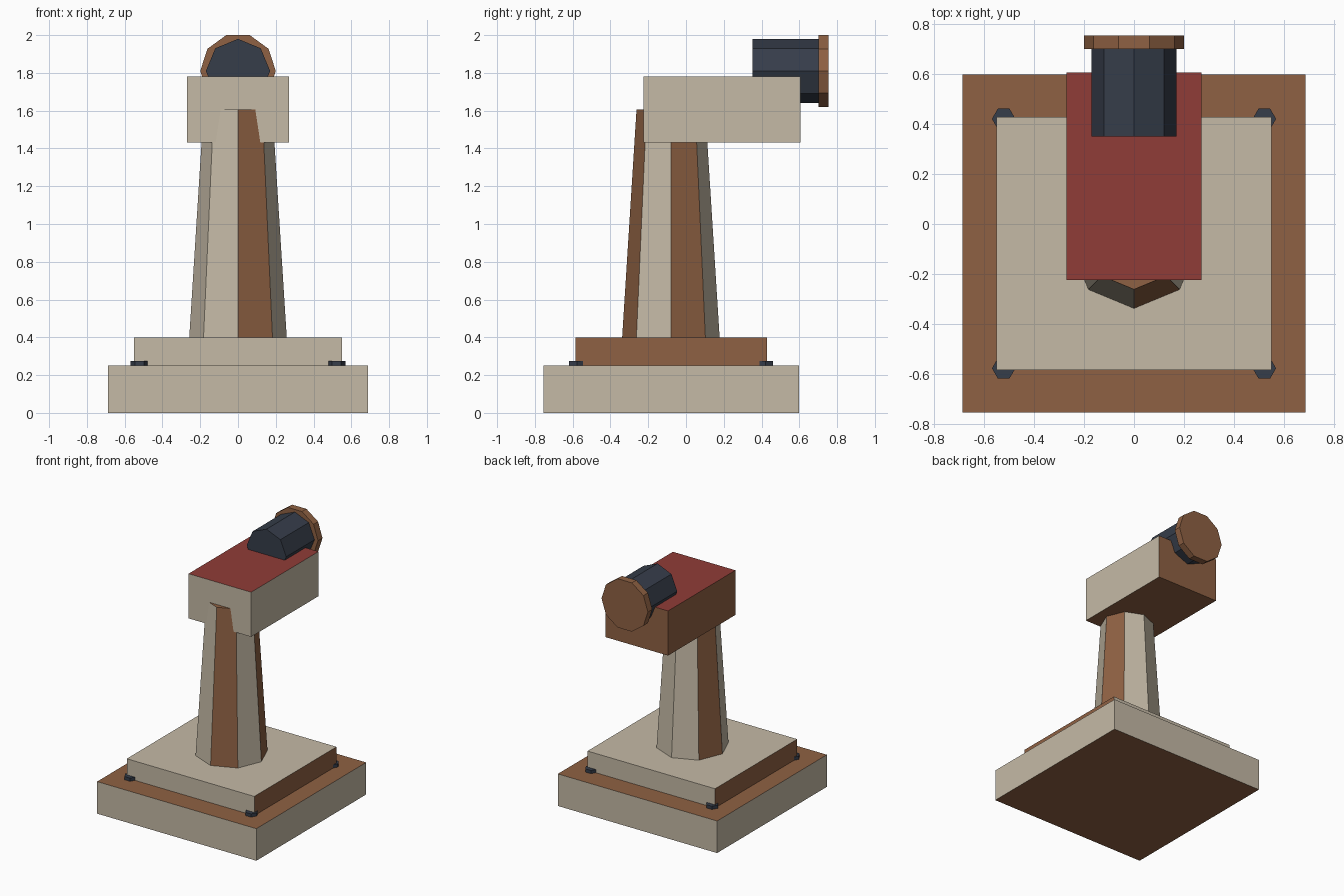
import bpy, bmesh, math
from mathutils import Matrix, Vector

if "Cube" in bpy.data.objects:
    bpy.data.objects.remove(bpy.data.objects["Cube"])


def material(name, srgb):
    m = bpy.data.materials.new(name)
    lin = [((c / 255 + 0.055) / 1.055) ** 2.4 for c in srgb]
    m.diffuse_color = (*lin, 1.0)
    m.use_nodes = True
    m.node_tree.nodes["Principled BSDF"].inputs["Base Color"].default_value = m.diffuse_color
    return m


BEIGE = material("beige stone", (197, 186, 166))
BROWN = material("warm brown", (143, 97, 67))
RED = material("dark red", (144, 60, 55))
SLATE = material("dark slate", (54, 61, 74))


def finish(name, bm, mats, rule=lambda n: 0):
    """Store the mesh; rule maps a face normal to a material slot."""
    bmesh.ops.recalc_face_normals(bm, faces=bm.faces)
    bm.normal_update()
    for f in bm.faces:
        f.material_index = rule(f.normal)
        f.smooth = False
    me = bpy.data.meshes.new(name)
    for m in mats:
        me.materials.append(m)
    bm.to_mesh(me)
    bm.free()
    ob = bpy.data.objects.new(name, me)
    bpy.context.collection.objects.link(ob)
    return ob


def box(name, lo, hi, mats, rule):
    lo, hi = Vector(lo), Vector(hi)
    bm = bmesh.new()
    bmesh.ops.create_cube(bm, size=1.0, matrix=Matrix.Translation(
        (lo + hi) / 2) @ Matrix.Diagonal((*(hi - lo), 1.0)))
    return finish(name, bm, mats, rule)


def prism(name, sides, r1, r2, centre, length, mats, rule=lambda n: 0,
          along_y=False):
    """Prism or tapered prism with corners on the +x direction."""
    bm = bmesh.new()
    rings = []
    for r, h in ((r1, -length / 2), (r2, length / 2)):
        rings.append([bm.verts.new((r * math.cos(2 * math.pi * i / sides),
                                    r * math.sin(2 * math.pi * i / sides), h))
                      for i in range(sides)])
    for i in range(sides):
        j = (i + 1) % sides
        bm.faces.new((rings[0][i], rings[0][j], rings[1][j], rings[1][i]))
    bm.faces.new(rings[0][::-1])
    bm.faces.new(rings[1])
    m = Matrix.Translation(centre)
    if along_y:
        m = m @ Matrix.Rotation(-math.pi / 2, 4, 'X')
    bm.transform(m)
    return finish(name, bm, mats, rule)


# Stepped base: slab with brown top and underside, plinth with brown flanks
box("base_slab", (-0.687, -0.755, 0), (0.687, 0.598, 0.25), [BEIGE, BROWN],
    lambda n: int(abs(n.z) > 0.5))
box("plinth", (-0.55, -0.585, 0.25), (0.55, 0.428, 0.40), [BEIGE, BROWN],
    lambda n: int(abs(n.x) > 0.5))

# Hexagonal bolts under the plinth corners
for side, sx in (("left", -1), ("right", 1)):
    for end, y in (("front", -0.578), ("back", 0.421)):
        prism(f"bolt_{end}_{side}", 6, 0.047, 0.047,
              (sx * 0.522, y, 0.2625), 0.025, [SLATE])


# Tapered octagonal column; three of its facets and its ends are brown
def column_rule(n):
    if abs(n.z) > 0.7:
        return 1
    a = math.degrees(math.atan2(n.y, n.x))
    return int(any(abs(a - b) < 5 for b in (-67.5, 22.5, 157.5)))


prism("column", 8, 0.258, 0.182, (0, -0.08, 1.0025), 1.205, [BEIGE, BROWN],
      column_rule)

# Head block: red top, beige front and right, brown elsewhere
box("head_block", (-0.27, -0.224, 1.432), (0.27, 0.607, 1.78),
    [BEIGE, BROWN, RED],
    lambda n: 2 if n.z > 0.5 else int(not (n.x > 0.5 or n.y < -0.5)))

# Octagonal barrel with a ten-sided end cap
prism("barrel", 8, 0.17, 0.17, (0, 0.526, 1.81), 0.35, [SLATE], along_y=True)
prism("barrel_cap", 10, 0.2, 0.2, (0, 0.728, 1.81), 0.055, [BROWN],
      along_y=True)
